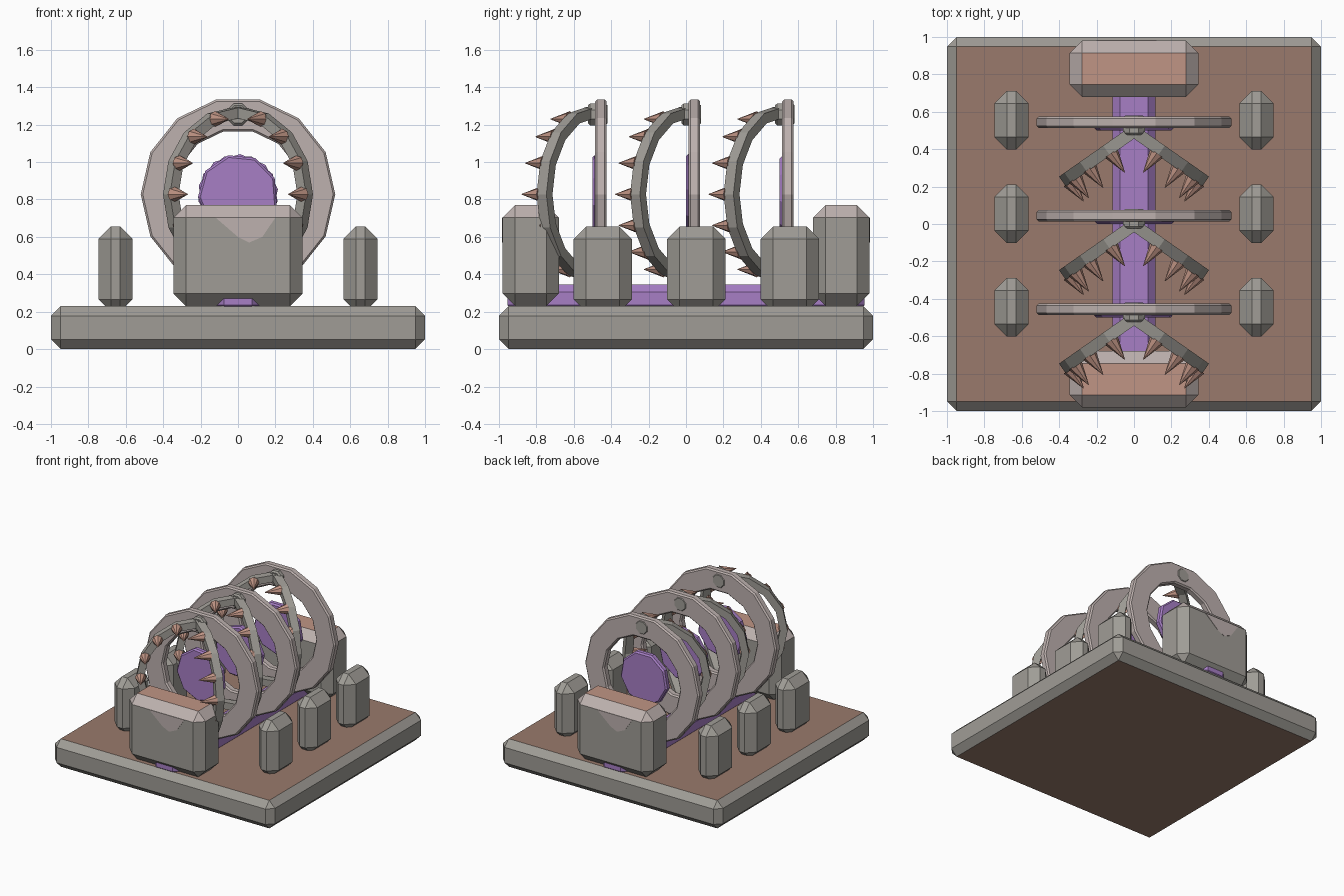
import bpy, bmesh, math
from mathutils import Vector, Matrix

if "Cube" in bpy.data.objects:
    bpy.data.objects.remove(bpy.data.objects["Cube"])


def material(name, rgb):
    m = bpy.data.materials.new(name)
    m.diffuse_color = (*rgb, 1)
    m.use_nodes = True
    m.node_tree.nodes["Principled BSDF"].inputs["Base Color"].default_value = m.diffuse_color
    return m


GREY = material("stone grey", (0.35, 0.335, 0.305))
BROWN = material("earth brown", (0.32, 0.195, 0.15))
SALMON = material("salmon", (0.53, 0.30, 0.235))
PINK = material("pale pink stone", (0.51, 0.44, 0.425))
PURPLE = material("purple", (0.385, 0.21, 0.56))


def finish(name, bm, mats, rule=None):
    """Turn a bmesh into an object, colouring faces by an optional rule."""
    bmesh.ops.recalc_face_normals(bm, faces=bm.faces[:])
    bm.normal_update()
    if rule:
        for f in bm.faces:
            f.material_index = rule(f)
    me = bpy.data.meshes.new(name)
    bm.to_mesh(me)
    bm.free()
    for m in mats:
        me.materials.append(m)
    ob = bpy.data.objects.new(name, me)
    bpy.context.collection.objects.link(ob)
    return ob


def chamfer_box(name, center, size, chamfer, mats, rule=None):
    bm = bmesh.new()
    bmesh.ops.create_cube(bm, size=1)
    bmesh.ops.scale(bm, vec=size, verts=bm.verts)
    bmesh.ops.bevel(bm, geom=bm.edges[:], offset=chamfer, segments=1, affect='EDGES')
    bmesh.ops.translate(bm, vec=center, verts=bm.verts)
    return finish(name, bm, mats, rule)


def lathe(name, profile, sides, center, mat, turn=0.0, closed=True):
    """Revolve (radius, y) points around the y axis."""
    bm = bmesh.new()
    rows = []
    for i in range(sides):
        a = turn + math.tau * i / sides
        rows.append([bm.verts.new(Vector(center) + Vector((r * math.sin(a), y, r * math.cos(a))))
                     for r, y in profile])
    n = len(profile)
    for i in range(sides):
        p, q = rows[i], rows[(i + 1) % sides]
        for j in range(n if closed else n - 1):
            k = (j + 1) % n
            bm.faces.new((p[j], p[k], q[k], q[j]))
    if not closed:
        bm.faces.new([r[0] for r in rows])
        bm.faces.new([r[-1] for r in rows])
    return finish(name, bm, [mat])


def disc(name, radius, y0, y1, chamfer, sides, center, mat, turn=0.0):
    profile = [(radius - chamfer, y0), (radius, y0 + chamfer),
               (radius, y1 - chamfer), (radius - chamfer, y1)]
    return lathe(name, profile, sides, center, mat, turn, closed=False)


# Base slab: brown top and bottom, grey rim
chamfer_box("base", (0, 0, 0.115), (2, 2, 0.23), 0.052, [GREY, BROWN],
            lambda f: int(abs(f.normal.z) > 0.9))

# Glowing floor strip
chamfer_box("floor_strip", (0, 0, 0.27), (0.23, 1.91, 0.15), 0.04, [PURPLE])


# End blocks: salmon top, pale upper chamfers, grey sides
def block_rule(f):
    return 1 if f.normal.z > 0.9 else 2 if f.normal.z > 0.3 else 0


for side, label in ((-1, "front"), (1, "rear")):
    chamfer_box(label + "_block", (0, side * 0.83, 0.5), (0.69, 0.30, 0.54), 0.067,
                [GREY, SALMON, PINK], block_rule)
    # worn pale patch running down the outer face
    bm = bmesh.new()
    outline = [(-0.12, 0.703), (0, 0.60), (0.06, 0.57), (0.13, 0.60), (0.20, 0.703)]
    face = bm.faces.new([bm.verts.new((-side * x, side * 0.98, z)) for x, z in outline])
    ext = bmesh.ops.extrude_face_region(bm, geom=[face])
    bmesh.ops.translate(bm, vec=(0, side * 0.003, 0),
                        verts=[v for v in ext["geom"] if isinstance(v, bmesh.types.BMVert)])
    finish(label + "_block_patch", bm, [PINK])

# Half-ring ribs swing forward from the top of each ring
AXIS_Z = 0.828
SWING = math.radians(35)
R_IN, R_OUT, HALF_T = 0.410, 0.467, 0.032


def rib(name, s, pivot_y):
    along = Vector((s * math.cos(SWING), -math.sin(SWING), 0))
    normal = Vector((-s * math.sin(SWING), -math.cos(SWING), 0))
    pivot = Vector((0, pivot_y, AXIS_Z))
    up = Vector((0, 0, 1))
    bm = bmesh.new()
    rows = []
    for i in range(9):
        a = math.radians(90 - 22.5 * i)
        d = along * math.cos(a) + up * math.sin(a)
        rows.append([bm.verts.new(pivot + d * r + normal * t) for r, t in
                     ((R_IN, -HALF_T), (R_OUT, -HALF_T), (R_OUT, HALF_T), (R_IN, HALF_T))])
    for p, q in zip(rows, rows[1:]):
        for j in range(4):
            k = (j + 1) % 4
            bm.faces.new((p[j], p[k], q[k], q[j]))
    bm.faces.new(rows[0])
    bm.faces.new(rows[-1])
    finish(name, bm, [GREY])

    # Spikes along the inner face of the rib
    bm = bmesh.new()
    turn = normal.to_track_quat('Z', 'Y').to_matrix().to_4x4()
    for i in range(-3, 4):
        a = math.radians(22.5 * i)
        pos = pivot + (along * math.cos(a) + up * math.sin(a)) * 0.435 + normal * 0.088
        bmesh.ops.create_cone(bm, cap_ends=True, segments=8, radius1=0.042, radius2=0.002,
                              depth=0.125, matrix=Matrix.Translation(pos) @ turn)
    finish(name + "_spikes", bm, [SALMON])


# Three ring stations, each with disc, knob, ribs and a pair of pillars
for n, y in enumerate((-0.455, 0.045, 0.545), 1):
    c, h = 0.011, 0.031
    ring = [(0.345, -h + c), (0.345 + c, -h), (0.52 - c, -h), (0.52, -h + c),
            (0.52, h - c), (0.52 - c, h), (0.345 + c, h), (0.345, h - c)]
    lathe(f"ring_{n}", ring, 14, (0, y, AXIS_Z), PINK, math.pi / 14)
    disc(f"portal_disc_{n}", 0.215, -0.045, 0.01, 0.012, 9, (0, y, AXIS_Z), PURPLE, 0.15 + 0.3 * n)
    disc(f"hinge_knob_{n}", 0.063, -0.07, 0.036, 0.012, 8, (0, y, 1.255), GREY, math.pi / 8)
    for s, label in ((-1, "left"), (1, "right")):
        rib(f"{label}_rib_{n}", s, y - 0.05)
        chamfer_box(f"{label}_pillar_{n}", (s * 0.655, y + 0.01, 0.4275),
                    (0.182, 0.312, 0.455), 0.066, [GREY])
